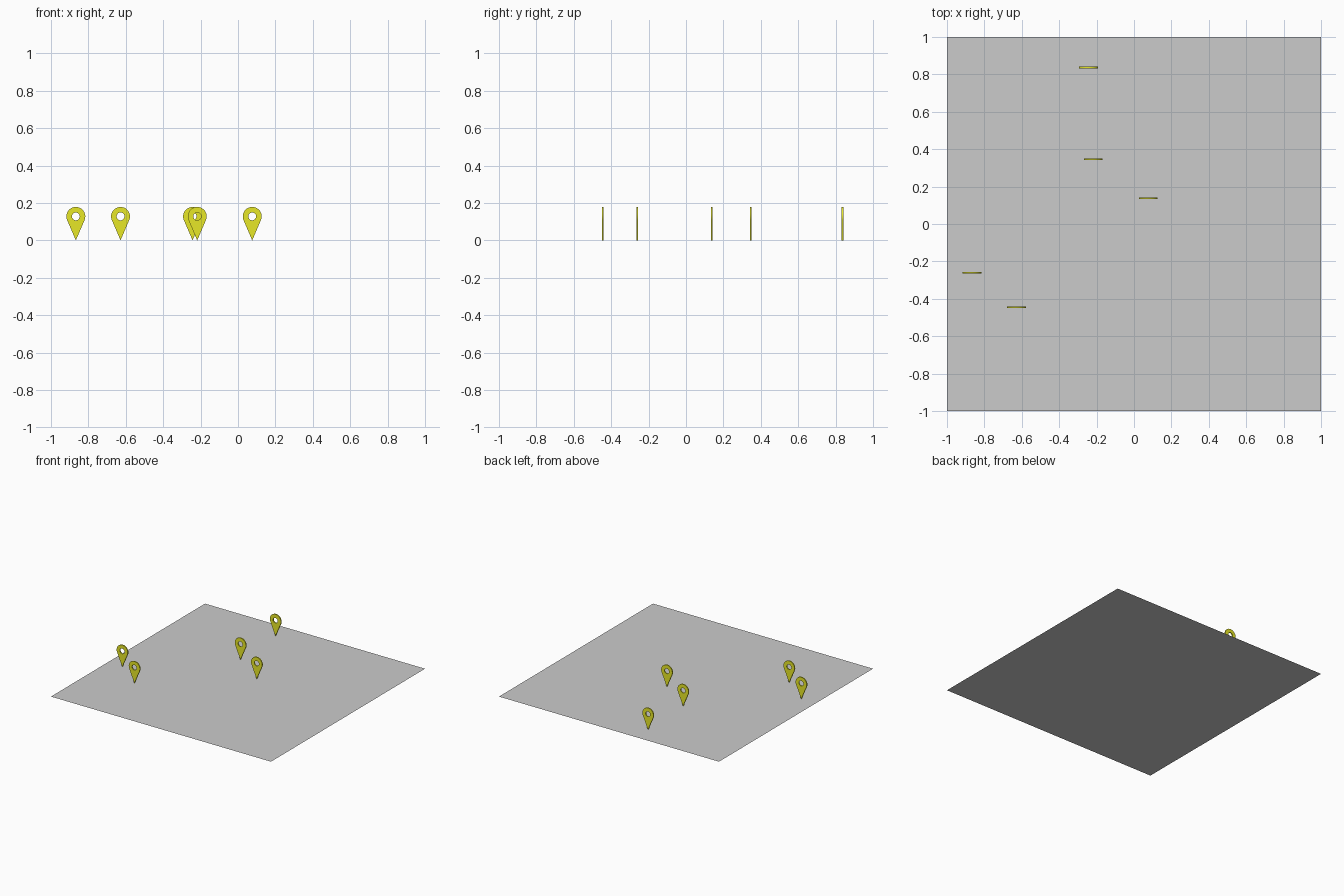
import bpy, bmesh, math

if "Cube" in bpy.data.objects:
    bpy.data.objects.remove(bpy.data.objects["Cube"])

R, HOLE, CZ, T = 0.0505, 0.021, 0.128, 0.009   # head radius, hole radius, head height, thickness
PINS = [(-0.243, 0.837), (-0.218, 0.346), (0.076, 0.137),
        (-0.867, -0.261), (-0.628, -0.445)]

yellow = bpy.data.materials.new("yellow")
yellow.diffuse_color = (0.8, 0.8, 0.02, 1)
yellow.use_nodes = True
yellow.node_tree.nodes["Principled BSDF"].inputs["Base Color"].default_value = yellow.diffuse_color

# flat map sheet
bpy.ops.mesh.primitive_plane_add(size=2)
bpy.context.object.name = "map_sheet"


def pin_mesh():
    # teardrop: round head whose tangents run down to the tip
    start = -math.pi / 2 + math.acos(R / CZ)
    end = 1.5 * math.pi - math.acos(R / CZ)
    n = 40
    angles = [start + (end - start) * i / n for i in range(n + 1)]
    outer = [(R * math.cos(a), CZ + R * math.sin(a)) for a in angles]
    # straight sides, stepped so the hole stays round
    left, right = outer[-1], outer[0]
    steps = [0.25, 0.5, 0.75]
    outer += [(left[0] * (1 - s), left[1] * (1 - s)) for s in steps]
    outer.append((0, 0))
    outer += [(right[0] * s, right[1] * s) for s in (0.25, 0.5, 0.75)]
    count = len(outer)
    m = round(0.5 * count)
    inner = []
    for x, z in outer:
        a = math.atan2(z - CZ, x)
        inner.append((HOLE * math.cos(a), CZ + HOLE * math.sin(a)))

    bm = bmesh.new()
    rings = [[bm.verts.new((x, y, z)) for x, z in loop]
             for loop, y in ((outer, -T / 2), (outer, T / 2), (inner, T / 2), (inner, -T / 2))]
    for k in range(4):
        a, b = rings[k], rings[(k + 1) % 4]
        for i in range(count):
            j = (i + 1) % count
            bm.faces.new((a[i], a[j], b[j], b[i]))
    bmesh.ops.recalc_face_normals(bm, faces=bm.faces)
    mesh = bpy.data.meshes.new("pin")
    bm.to_mesh(mesh)
    bm.free()
    mesh.materials.append(yellow)
    return mesh


# location pins standing on the sheet
mesh = pin_mesh()
for i, (x, y) in enumerate(PINS):
    pin = bpy.data.objects.new(f"location_pin_{i + 1}", mesh)
    pin.location = (x, y, 0)
    bpy.context.collection.objects.link(pin)

bpy.ops.object.select_all(action='DESELECT')
pin.select_set(True)
bpy.context.view_layer.objects.active = pin
bpy.ops.object.shade_smooth_by_angle()
